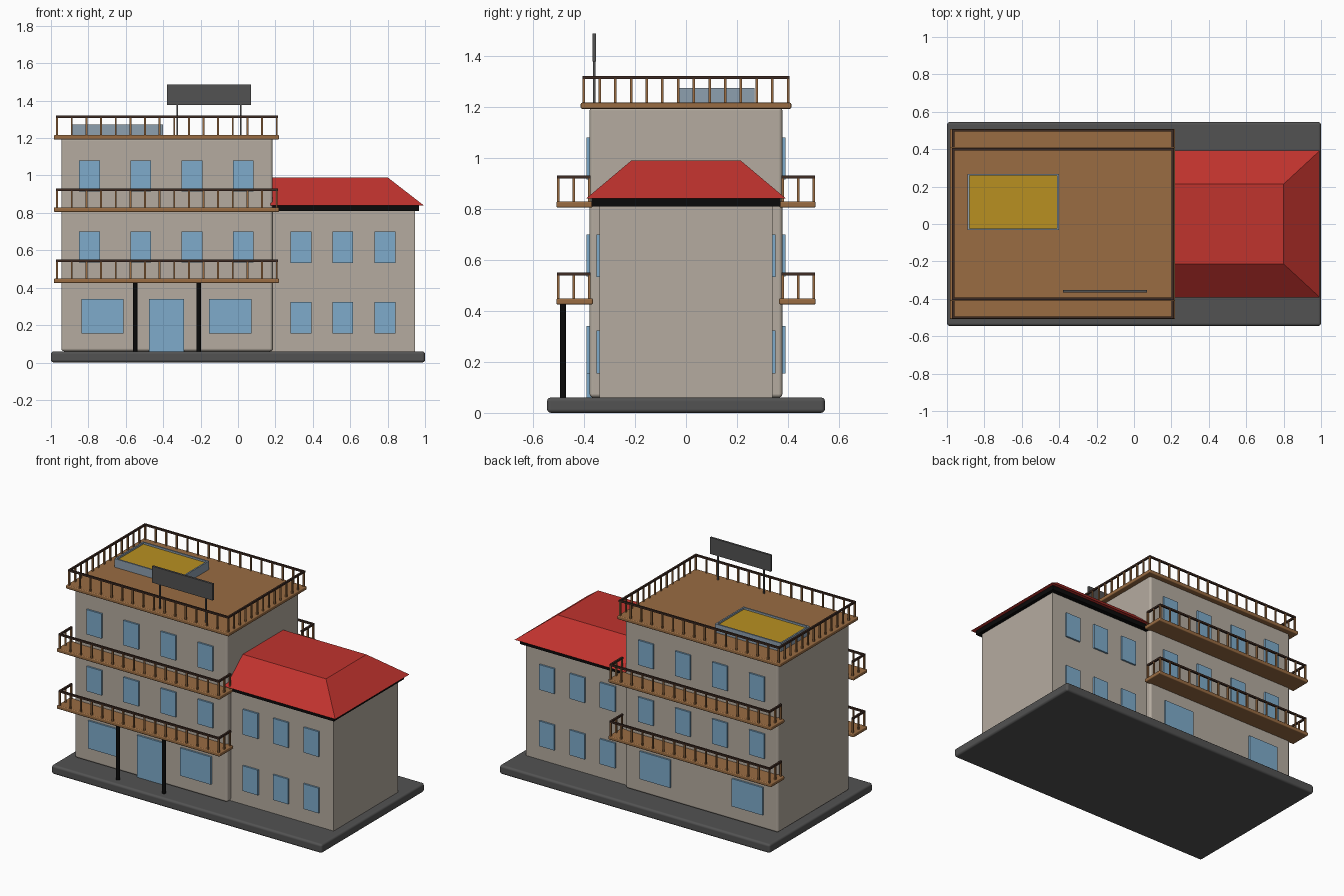
import bpy, bmesh
from mathutils import Vector

cube = bpy.data.objects.get("Cube")
if cube:
    bpy.data.objects.remove(cube, do_unlink=True)


def material(name, r, g, b):
    m = bpy.data.materials.new(name)
    m.use_nodes = True
    m.diffuse_color = (r, g, b, 1)
    m.node_tree.nodes["Principled BSDF"].inputs["Base Color"].default_value = (r, g, b, 1)
    return m


WALL = material("warm grey plaster", 0.46, 0.41, 0.35)
GLASS = material("blue glass", 0.21, 0.41, 0.60)
RED = material("red roof", 0.53, 0.033, 0.027)
BLACK = material("black", 0.003, 0.003, 0.003)
GREY = material("dark grey", 0.085, 0.085, 0.085)
WOOD = material("wood", 0.32, 0.15, 0.055)
RAIL = material("dark brown", 0.048, 0.024, 0.016)
FRAME = material("pale steel", 0.27, 0.35, 0.43)
YELLOW = material("ochre", 0.48, 0.28, 0.015)


def finish(bm, name, mats, bevel=0):
    mesh = bpy.data.meshes.new(name)
    bmesh.ops.recalc_face_normals(bm, faces=bm.faces)
    bm.to_mesh(mesh)
    bm.free()
    for m in mats:
        mesh.materials.append(m)
    ob = bpy.data.objects.new(name, mesh)
    bpy.context.collection.objects.link(ob)
    if bevel:
        mod = ob.modifiers.new("rounded edges", 'BEVEL')
        mod.width = bevel
        mod.segments = 3
        for p in mesh.polygons:
            p.use_smooth = True
        mod.harden_normals = True
    return ob


def add_box(bm, lo, hi, index=0):
    lo, hi = Vector(lo), Vector(hi)
    verts = bmesh.ops.create_cube(bm, size=1)["verts"]
    for v in verts:
        v.co = Vector(a * b for a, b in zip(v.co, hi - lo)) + (lo + hi) / 2
    for f in {f for v in verts for f in v.link_faces}:
        f.material_index = index
    return verts


def box(name, lo, hi, mat, bevel=0):
    bm = bmesh.new()
    add_box(bm, lo, hi)
    return finish(bm, name, [mat], bevel)


def railing(name, path, z0, z1, closed=False):
    """Posts and a top rail along an axis-aligned path of (x, y) points."""
    bm = bmesh.new()
    h, t = 0.006, 0.012
    points = path + path[:1] if closed else path
    for a, b in zip(points, points[1:]):
        a, b = Vector(a), Vector(b)
        lo, hi = Vector(map(min, a, b)), Vector(map(max, a, b))
        add_box(bm, (lo.x - h, lo.y - h, z1 - t), (hi.x + h, hi.y + h, z1), 1)
        step = 0.078 if abs(b.x - a.x) > 0.1 else 0.061
        n = max(1, round((b - a).length / step))
        for i in range(n + 1):
            p = a.lerp(b, i / n)
            add_box(bm, (p.x - 0.005, p.y - 0.005, z0), (p.x + 0.005, p.y + 0.005, z1 - t))
    return finish(bm, name, [WOOD, RAIL])


# Ground slab and the two building blocks
box("ground_slab", (-1, -0.545, 0), (1, 0.545, 0.06), GREY, 0.015)
box("main_block", (-0.945, -0.378, 0.06), (0.185, 0.378, 1.2), WALL, 0.015)
box("side_wing", (0.17, -0.34, 0.06), (0.945, 0.34, 0.815), WALL)

# Wing roof: dark eaves and a hipped cap with a flat top
box("roof_eaves", (0.17, -0.37, 0.81), (0.968, 0.37, 0.84), BLACK)
bm = bmesh.new()
for v in add_box(bm, (0.175, -0.392, 0.84), (0.993, 0.392, 0.99)):
    if v.co.z > 0.9:
        v.co.y *= 0.545
        if v.co.x > 0.5:
            v.co.x = 0.80
finish(bm, "wing_roof", [RED])

# Windows and doors, as thin panes on front and back
for side, label in ((-1, "front"), (1, "back")):
    panes = [(x, 0.112, z, z + 0.165, 0.378) for z in (0.535, 0.915)
             for x in (-0.793, -0.52, -0.246, 0.028)]
    panes += [(x, 0.112, z, z + 0.168, 0.34) for z in (0.155, 0.532)
              for x in (0.336, 0.56, 0.785)]
    panes += [(x, 0.226, 0.155, 0.34, 0.378) for x in (-0.724, -0.042)]
    bm = bmesh.new()
    for x, w, z0, z1, wall in panes:
        ys = sorted((side * (wall - 0.005), side * (wall + 0.0115)))
        add_box(bm, (x - w / 2, ys[0], z0), (x + w / 2, ys[1], z1))
    finish(bm, label + "_windows", [GLASS])
box("front_door", (-0.475, -0.39, 0.06), (-0.29, -0.37, 0.34), GLASS)

# Balconies on two floors, front and back
for floor, z in (("lower", 0.425), ("upper", 0.805)):
    for side, label in ((-1, "front"), (1, "back")):
        ys = sorted((side * 0.365, side * 0.508))
        name = f"{floor}_{label}_balcony"
        box(name, (-0.985, ys[0], z), (0.22, ys[1], z + 0.024), WOOD, 0.006)
        y0, y1 = side * 0.38, side * 0.5
        railing(name + "_railing", [(-0.967, y0), (-0.967, y1), (0.207, y1), (0.207, y0)],
                z + 0.02, z + 0.125)

# Roof terrace
box("terrace_floor", (-0.985, -0.413, 1.192), (0.22, 0.413, 1.216), WOOD, 0.006)
railing("terrace_railing", [(-0.967, -0.4), (0.207, -0.4), (0.207, 0.4), (-0.967, 0.4)],
        1.21, 1.32, closed=True)

# Porch columns
for x, label in ((-0.55, "right"), (-0.21, "left")):
    bm = bmesh.new()
    bmesh.ops.create_cone(bm, cap_ends=True, segments=16, radius1=0.0125, radius2=0.0125, depth=0.38)
    bmesh.ops.translate(bm, verts=bm.verts, vec=(x, -0.482, 0.245))
    for f in bm.faces:
        f.smooth = len(f.verts) == 4
    finish(bm, label + "_column", [BLACK])

# Rooftop skylight: steel curb with a recessed ochre panel
bm = bmesh.new()
add_box(bm, (-0.89, -0.033, 1.21), (-0.402, 0.268, 1.273))
top = max(bm.faces, key=lambda f: f.calc_center_median().z)
bmesh.ops.inset_region(bm, faces=[top], thickness=0.014)
floor = bmesh.ops.extrude_face_region(bm, geom=[top])["geom"]
bmesh.ops.delete(bm, geom=[top], context='FACES_ONLY')
bmesh.ops.translate(bm, verts=[g for g in floor if isinstance(g, bmesh.types.BMVert)],
                    vec=(0, 0, -0.012))
for g in floor:
    if isinstance(g, bmesh.types.BMFace):
        g.material_index = 1
finish(bm, "skylight", [FRAME, YELLOW])

# Blank rooftop board on two legs
box("board", (-0.38, -0.367, 1.377), (0.07, -0.353, 1.487), GREY)
for x, label in ((-0.325, "right"), (0.015, "left")):
    box(label + "_board_leg", (x - 0.005, -0.365, 1.21), (x + 0.005, -0.355, 1.38), GREY)
